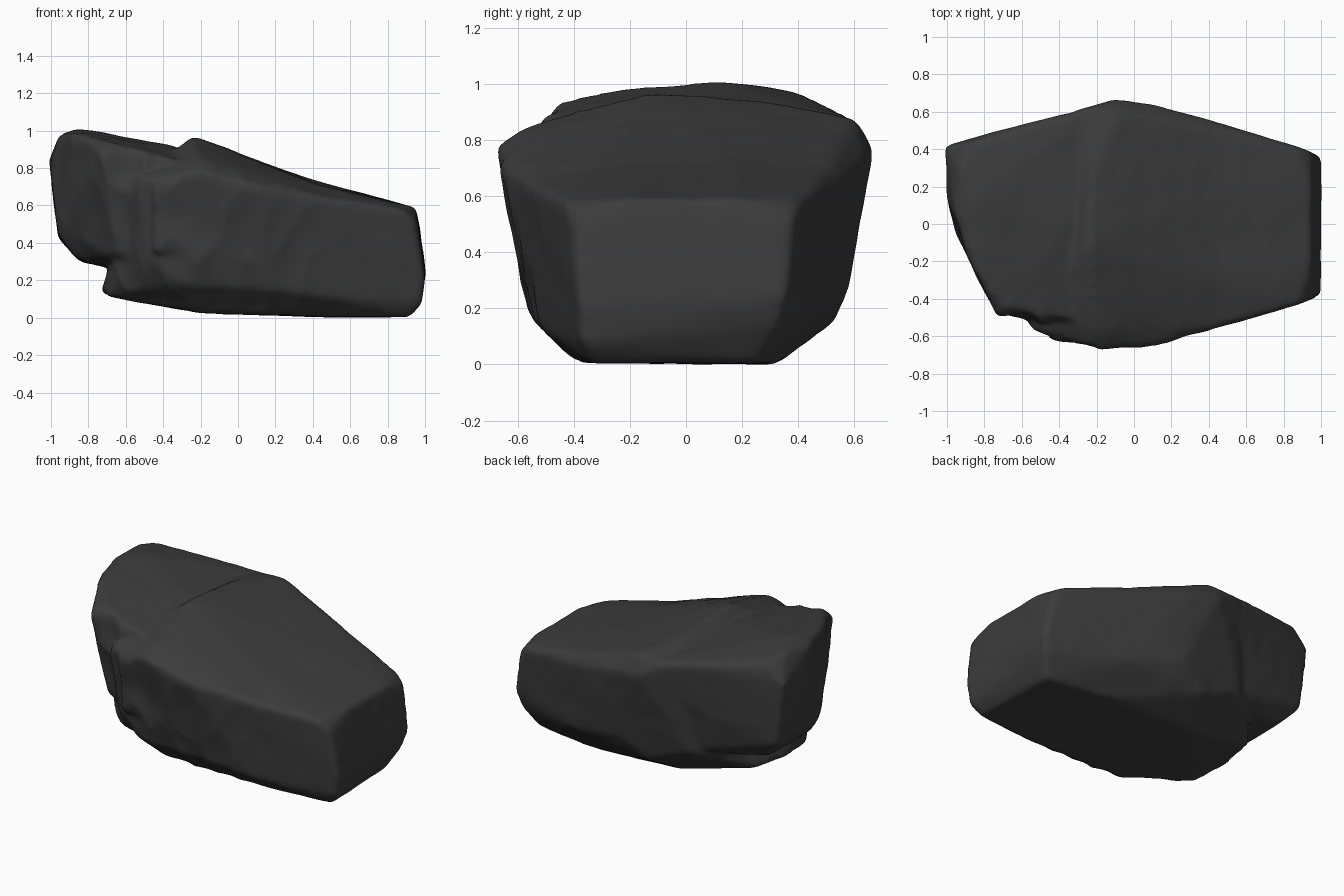
import bpy
import bmesh
from mathutils import Vector, noise

default = bpy.data.objects.get("Cube")
if default:
    bpy.data.objects.remove(default)

# Cross-section shared by the main body and the tapering right end
SECTION = [
    (.45, -.55, .63), (.45, -.3, .69), (.45, .15, .71), (.45, .5, .69),
    (.45, .54, .63), (.45, .5, .19), (.45, .33, 0), (.45, -.38, 0),
    (.45, -.5, .11),
]

# Corner points of the right end
TAIL = [
    (.95, -.4, .5), (.88, -.43, .57), (.95, -.2, .58), (.95, .2, .58),
    (.95, .38, .52), (.88, .41, .57), (1, -.38, .2), (1, .36, .24),
    (.98, -.37, .07), (.97, .33, .13), (.92, -.34, 0), (.9, .26, 0),
]

# Corner points of the body, with a ridge across its top
BODY = [
    (.1, -.65, .69), (-.18, -.66, .77), (-.54, -.56, .73), (-.2, -.56, .84),
    (-.22, -.4, .9), (-.24, -.1, .96), (-.22, .25, .935),
    (-.1, .67, .76), (-.08, .6, .87), (-.3, .61, .85), (.1, .64, .72),
    (-.48, -.52, .3), (-.3, -.56, .18), (.2, -.53, .14),
    (-.4, .52, .26), (.1, .58, .27), (-.1, .53, .15), (-.73, 0, .13),
    (-.7, -.27, .11), (-.7, .24, .14), (-.2, -.4, .02), (-.2, .31, .02),
]

# Corner points of the raised slab that overhangs the left end
SLAB = [
    (-.96, .08, .96), (-.88, -.18, .97), (-.82, -.28, .965), (-.88, .43, .95),
    (-.93, .3, .98), (-.87, .1, 1), (-.78, .17, .995),
    (-.73, -.49, .87), (-.68, -.46, .93), (-.25, -.54, .81),
    (-.35, 0, .91), (-.6, .53, .88), (-.2, .62, .85), (-.1, .64, .72),
    (-1, .16, .8), (-1.01, .42, .84), (-.99, .42, .68),
    (-.96, -.02, .44), (-.96, .41, .42), (-.86, -.06, .31),
    (-.84, .34, .29), (-.64, -.42, .33), (-.3, -.5, .2), (-.3, .5, .25),
]

# Stone chips standing out of the front wall, as pairs of opposite corners
CHIPS = [
    ((-.45, -.62, .34), (-.04, -.4, .7)),
    ((-.3, -.58, .15), (.1, -.4, .34)),
]


def add_hull(target, points):
    """Add the convex hull of some points to the target mesh."""
    part = bmesh.new()
    for point in points:
        part.verts.new(point)
    bmesh.ops.convex_hull(part, input=part.verts[:])
    loose = [v for v in part.verts if not v.link_faces]
    bmesh.ops.delete(part, geom=loose, context="VERTS")
    bmesh.ops.recalc_face_normals(part, faces=part.faces[:])
    temp = bpy.data.meshes.new("hull")
    part.to_mesh(temp)
    part.free()
    target.from_mesh(temp)
    bpy.data.meshes.remove(temp)


def chip_points(low, high):
    """Corners of a block whose foot leans back into the wall."""
    return [(x, y + (.04 if z == low[2] else 0), z)
            for x in (low[0], high[0])
            for y in (low[1], high[1])
            for z in (low[2], high[2])]


# Join the rough blocks into one object
bm = bmesh.new()
for points in (SECTION + TAIL, SECTION + BODY, SLAB):
    add_hull(bm, points)
for low, high in CHIPS:
    add_hull(bm, chip_points(low, high))
mesh = bpy.data.meshes.new("boulder")
bm.to_mesh(mesh)
bm.free()
rock = bpy.data.objects.new("boulder", mesh)
bpy.context.collection.objects.link(rock)
bpy.context.view_layer.objects.active = rock
rock.select_set(True)

# Fuse the blocks and wear down their edges
remesh = rock.modifiers.new("fuse", "REMESH")
remesh.mode = "VOXEL"
remesh.voxel_size = .016
worn = rock.modifiers.new("wear", "SMOOTH")
worn.factor = .5
worn.iterations = 18
for name in ("fuse", "wear"):
    bpy.ops.object.modifier_apply(modifier=name)

# Weather the surface: broad waves, plus ragged ledges on the front
mesh = rock.data
bm = bmesh.new()
bm.from_mesh(mesh)
bm.normal_update()
shifts = []
for v in bm.verts:
    n = v.normal
    broad = noise.noise(v.co * 2.3 + Vector((4, 1, 7)))
    ragged = abs(noise.noise(Vector((v.co.x * 5, v.co.y * 4, v.co.z * 3))))
    fine = noise.noise(v.co * 9)
    rough = max(0, -n.y) * max(0, min(1, .7 - v.co.x))
    shifts.append(n * (.003 + .006 * broad + .003 * fine
                       + rough * (.012 - .05 * ragged)))
for v, shift in zip(bm.verts, shifts):
    v.co += shift

# Stand the rock on the ground
lowest = min(v.co.z for v in bm.verts)
bmesh.ops.translate(bm, verts=bm.verts[:], vec=(0, 0, -lowest))
for face in bm.faces:
    face.smooth = True
bm.to_mesh(mesh)
bm.free()

# Dark stone
stone = bpy.data.materials.new("dark_stone")
stone.use_nodes = True
colour = (.045, .045, .045, 1)
stone.diffuse_color = colour
shader = stone.node_tree.nodes["Principled BSDF"]
shader.inputs["Base Color"].default_value = colour
shader.inputs["Roughness"].default_value = .9
mesh.materials.clear()
mesh.materials.append(stone)
